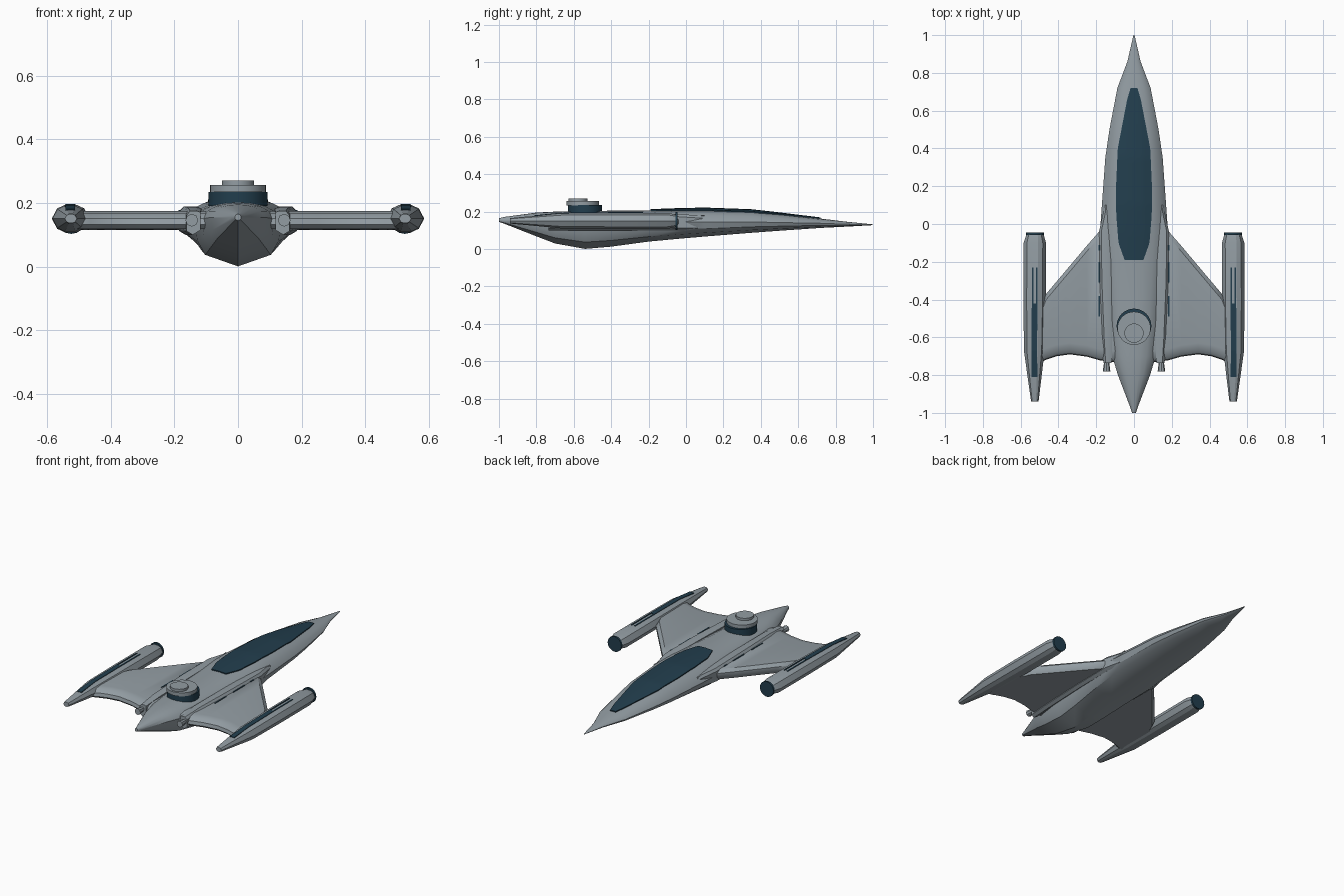
import bpy, bmesh, math

if "Cube" in bpy.data.objects:
    bpy.data.objects.remove(bpy.data.objects["Cube"])


def material(name, rgb):
    m = bpy.data.materials.new(name)
    m.diffuse_color = (*rgb, 1)
    m.use_nodes = True
    m.node_tree.nodes["Principled BSDF"].inputs["Base Color"].default_value = m.diffuse_color
    return m


GREY = material("hull grey", (0.29, 0.335, 0.365))
DARK = material("dark blue glass", (0.016, 0.048, 0.075))


def loft(name, rings, mat, smooth=30, closed=True):
    """Skin a list of point rings; closed rings get end caps."""
    bm = bmesh.new()
    rows = [[bm.verts.new(p) for p in r] for r in rings]
    n = len(rows[0])
    for a, b in zip(rows, rows[1:]):
        for i in range(n if closed else n - 1):
            j = (i + 1) % n
            bm.faces.new((a[i], a[j], b[j], b[i]))
    if closed:
        bm.faces.new(rows[0])
        bm.faces.new(rows[-1])
    bmesh.ops.recalc_face_normals(bm, faces=bm.faces)
    me = bpy.data.meshes.new(name)
    bm.to_mesh(me)
    bm.free()
    ob = bpy.data.objects.new(name, me)
    bpy.context.collection.objects.link(ob)
    me.materials.append(mat)
    if smooth:
        bpy.ops.object.select_all(action='DESELECT')
        ob.select_set(True)
        bpy.context.view_layer.objects.active = ob
        bpy.ops.object.shade_smooth_by_angle(angle=math.radians(smooth))
    return ob


def lerp_table(table, y):
    """Interpolate rows (y, values...) sorted by falling y."""
    for a, b in zip(table, table[1:]):
        if a[0] >= y >= b[0]:
            t = (a[0] - y) / (a[0] - b[0])
            return [p + (q - p) * t for p, q in zip(a[1:], b[1:])]


def disc(name, x, y, z, r, depth, mat, sides=32, along_y=False, r2=None):
    bpy.ops.mesh.primitive_cone_add(vertices=sides, radius1=r, radius2=r2 or r, depth=depth,
                                    location=(x, y, z),
                                    rotation=(math.radians(90), 0, 0) if along_y else (0, 0, 0))
    ob = bpy.context.object
    ob.name = name
    ob.data.materials.append(mat)
    bpy.ops.object.shade_smooth_by_angle(angle=math.radians(30))
    return ob


# Fuselage stations: y, half width, top z, bottom z, widest z
HULL = [(1, .003, .132, .128, .13), (.86, .035, .146, .12, .133),
        (.72, .088, .163, .113, .138), (.5, .13, .19, .098, .142),
        (.35, .152, .207, .087, .145), (.1, .17, .216, .067, .145),
        (-.04, .18, .213, .055, .145), (-.2, .167, .207, .04, .145),
        (-.4, .148, .205, .013, .145), (-.54, .137, .204, .001, .145),
        (-.7, .115, .2, .03, .15), (-.8, .085, .195, .068, .155),
        (-.97, .02, .172, .135, .155), (-1, .01, .165, .145, .155)]
# Section: fraction of half width, fraction of height above or below widest line
UPPER = [(0, 1), (.3, .96), (.58, .82), (.85, .48), (1, 0)]
LOWER = [(.93, -.45), (.75, -.75), (0, -1)]


def hull_ring(y, w, zt, zb, zm):
    half = [(fx * w, y, zm + fz * ((zt - zm) if fz > 0 else (zm - zb))) for fx, fz in UPPER + LOWER]
    return half + [(-x, yy, z) for x, yy, z in reversed(half[1:-1])]


loft("fuselage", [hull_ring(*s) for s in HULL], GREY, 32)


def hull_top(x, y):
    w, zt, zb, zm = lerp_table(HULL, y)
    f = min(abs(x) / w, 1)
    for a, b in zip(UPPER, UPPER[1:]):
        if a[0] <= f <= b[0]:
            return zm + (zt - zm) * (a[1] + (b[1] - a[1]) * (f - a[0]) / (b[0] - a[0]))


# Canopy: thin plate following the hull top
CANOPY = [(.72, .018), (.66, .036), (.4, .086), (.2, .095), (.05, .094), (-.1, .082), (-.19, .05)]
rings = []
for k in range(40):
    y = .72 - .91 * k / 39
    w, = lerp_table(CANOPY, max(y, -.19))
    xs = [w * i / 6 for i in range(-6, 7)]
    top = [(x, y, hull_top(x, y) + .006) for x in xs]
    rings.append(top + [(x, yy, z - .009) for x, yy, z in reversed(top)])
loft("canopy", rings, DARK, 40)

# Turret stack
disc("turret_base", 0, -.54, .213, .092, .044, DARK)
disc("turret_drum", 0, -.552, .245, .088, .022, GREY)
disc("turret_cap", 0, -.578, .263, .051, .016, GREY)

# Wing stations: x, leading y, trailing y
WING = [(.08, -.02, -.735), (.18, -.035, -.722), (.25, -.115, -.702), (.34, -.222, -.69),
        (.41, -.305, -.7), (.465, -.37, -.718), (.48, -.41, -.726), (.51, -.44, -.73)]
# Nacelle: y, scale, centre x, and an eight-plus-two sided section
NACELLE = [(-.055, .78, .524), (-.1, 1, .525), (-.4, 1, .526), (-.67, .93, .528), (-.93, .36, .525),
           (-.94, .32, .525)]
OVAL = [(.059, 0), (.042, .032), (.018, .043), (-.018, .043), (-.042, .032),
        (-.059, 0), (-.042, -.032), (-.018, -.043), (.018, -.043), (.042, -.032)]
# Shoulder fairing: y, inner x, outer x, top z
FAIRING = [(.1, .142, .155, .178), (-.04, .125, .185, .187), (-.3, .12, .182, .189),
           (-.6, .115, .17, .186), (-.735, .118, .162, .175)]

for side, s in (("right", 1), ("left", -1)):
    # Wing with chamfered front and rounded rear
    loft(side + "_wing", [[(s * x, y, z) for y, z in (
        (le, .135), (le, .158), (le - .03, .175), (te + .06, .175), (te + .025, .168),
        (te + .005, .152), (te, .132), (te + .015, .118), (le - .02, .115))]
        for x, le, te in WING], GREY, 35)

    # Wingtip nacelle, front cap and rim
    loft(side + "_nacelle", [[(s * (cx + k * px), y, .151 + k * pz) for px, pz in OVAL]
                             for y, k, cx in NACELLE], GREY, 20)
    disc(side + "_nacelle_cap", s * .524, -.051, .15, .047, .012, DARK, 16, True)

    # Dark strips on the nacelle top
    def strip(name, y0, y1, xa, xb):
        rr = []
        for y in [y0] + [n[0] for n in NACELLE if y1 < n[0] < y0] + [y1]:
            k, cx = lerp_table(NACELLE, y)
            z = .151 + .043 * k
            rr.append([(s * (cx + xa), y, z - .004), (s * (cx + xb), y, z - .004),
                       (s * (cx + xb), y, z + .003), (s * (cx + xa), y, z + .003)])
        loft(name, rr, DARK, 0)
    strip(side + "_outer_strip", -.23, -.42, .007, .015)
    strip(side + "_inner_strip", -.23, -.42, -.015, -.007)
    strip(side + "_rear_strip", -.42, -.81, -.015, .015)

    # Shoulder fairing with its exhaust nozzle
    loft(side + "_shoulder_fairing", [[(s * a, y, t - .06), (s * a, y, t - .004), (s * (a + .012), y, t),
                                       (s * (b - .012), y, t), (s * b, y, t - .014),
                                       (s * b, y, .112), (s * (b - .02), y, .1)]
                                      for y, a, b, t in FAIRING], GREY, 20)
    disc(side + "_exhaust", s * .145, -.75, .146, .012, .06, GREY, 8, True, .02).rotation_euler[0] = math.radians(-90)
    bpy.context.object.rotation_euler[0] = math.radians(90)
    bpy.context.object.scale = (1, 1, -1)
    bpy.context.object.scale = (1, 1, 1)

    # Narrow vents along the wing root
    for y0, y1 in ((-.11, -.14), (-.2, -.31), (-.38, -.49)):
        loft(side + "_root_vent", [[(s * .181, y, .172), (s * .187, y, .172),
                                    (s * .187, y, .178), (s * .181, y, .178)] for y in (y0, y1)], DARK, 0)
